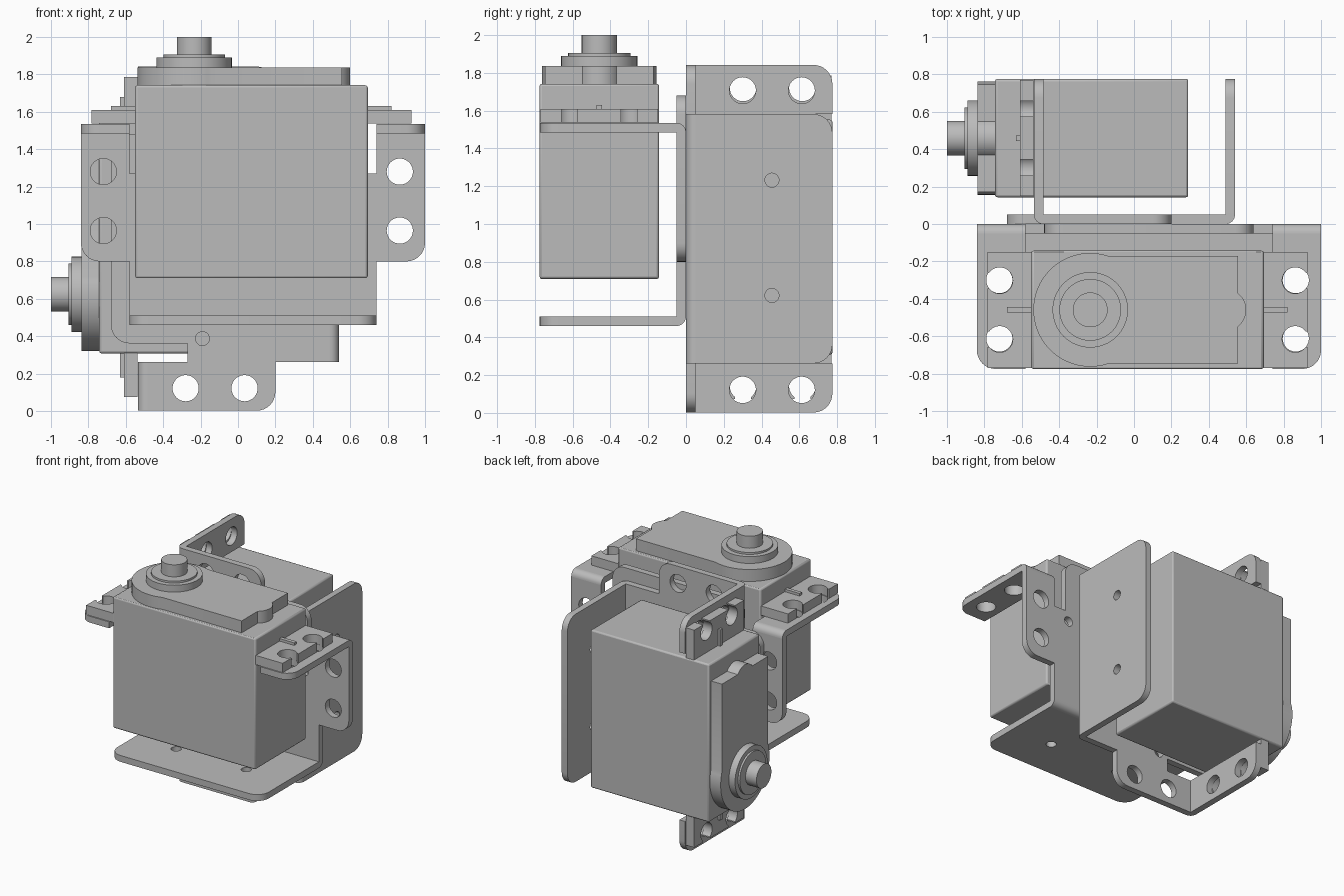
import bpy, bmesh, math
from mathutils import Matrix, Vector

cube = bpy.data.objects.get("Cube")
if cube:
    bpy.data.objects.remove(cube, do_unlink=True)

grey = bpy.data.materials.new("plain grey")
grey.use_nodes = True
grey.diffuse_color = (0.5, 0.5, 0.5, 1)
grey.node_tree.nodes["Principled BSDF"].inputs["Base Color"].default_value = (0.5, 0.5, 0.5, 1)


def arc(cx, cy, r, start, end, steps=32):
    return [(cx + r * math.cos(math.radians(start + (end - start) * i / steps)),
             cy + r * math.sin(math.radians(start + (end - start) * i / steps)))
            for i in range(steps + 1)]


def circle(cx, cy, r):
    return arc(cx, cy, r, 0, 360, 40)[:-1]


def rounded(corners):
    """Outline from (x, y) or (x, y, radius) right-angled corners."""
    out = []
    for i, c in enumerate(corners):
        p = Vector(c[:2])
        if len(c) == 2:
            out.append(tuple(p))
            continue
        a = (Vector(corners[i - 1][:2]) - p).normalized() * c[2]
        b = (Vector(corners[(i + 1) % len(corners)][:2]) - p).normalized() * c[2]
        for k in range(9):
            t = math.radians(k * 90 / 8)
            out.append(tuple(p + a * (1 - math.sin(t)) + b * (1 - math.cos(t))))
    return out


def rect(x0, x1, y0, y1, r=0):
    cs = [(x0, y0), (x1, y0), (x1, y1), (x0, y1)]
    return rounded([c + (r,) for c in cs]) if r else cs


# Axis maps: outline (a, b) and height h placed in the model
ALONG = {"z": Matrix.Identity(4),
         "y": Matrix(((1, 0, 0, 0), (0, 0, 1, 0), (0, 1, 0, 0), (0, 0, 0, 1))),
         "x": Matrix(((0, 0, 1, 0), (1, 0, 0, 0), (0, 1, 0, 0), (0, 0, 0, 1)))}


def slab(name, loops, lo, hi, axis="z", frame=Matrix.Identity(4), bevel=0):
    """Extrude a filled outline with holes between two heights."""
    cu = bpy.data.curves.new(name, "CURVE")
    cu.dimensions, cu.fill_mode, cu.extrude = "2D", "BOTH", (hi - lo) / 2
    for loop in loops:
        sp = cu.splines.new("POLY")
        sp.points.add(len(loop) - 1)
        for pt, (a, b) in zip(sp.points, loop):
            pt.co = (a, b, 0, 1)
        sp.use_cyclic_u = True
    tmp = bpy.data.objects.new(name + "_outline", cu)
    bpy.context.collection.objects.link(tmp)
    bpy.context.view_layer.update()
    dg = bpy.context.evaluated_depsgraph_get()
    me = bpy.data.meshes.new_from_object(tmp.evaluated_get(dg))
    bpy.data.objects.remove(tmp, do_unlink=True)
    me.transform(frame @ ALONG[axis] @ Matrix.Translation((0, 0, (lo + hi) / 2)))
    bm = bmesh.new()
    bm.from_mesh(me)
    bmesh.ops.remove_doubles(bm, verts=bm.verts, dist=0.0002)
    bmesh.ops.recalc_face_normals(bm, faces=bm.faces)
    bm.to_mesh(me)
    bm.free()
    me.materials.clear()
    me.materials.append(grey)
    ob = bpy.data.objects.new(name, me)
    bpy.context.collection.objects.link(ob)
    if bevel:
        m = ob.modifiers.new("soft_edges", "BEVEL")
        m.width, m.segments, m.limit_method = bevel, 2, "ANGLE"
    bpy.ops.object.select_all(action="DESELECT")
    ob.select_set(True)
    bpy.context.view_layer.objects.active = ob
    bpy.ops.object.shade_smooth_by_angle(angle=math.radians(30))
    return ob


T = 0.05           # sheet thickness
DEPTH = 0.775      # reach of the folded flanges
MID_Y = -0.459     # servo centre line


def bracket(side, frame):
    # Back plate with two ears, a central tongue and slots between them
    outline = rounded([
        (-0.84, 1.485), (-0.84, 0.8, 0.1), (-0.58, 0.8), (-0.58, 0.51),
        (0.74, 0.51), (0.74, 0.8), (1, 0.8, 0.1), (1, 1.485), (0.74, 1.485),
        (0.74, 1.27), (0.64, 1.27), (0.64, 1.68, 0.1), (-0.48, 1.68, 0.1),
        (-0.48, 1.27), (-0.58, 1.27), (-0.58, 1.485)])
    holes = [circle(x, z, 0.07) for x in (-0.72, 0.865) for z in (0.965, 1.28)]
    holes += [circle(x, 1.19, 0.037) for x in (-0.455, 0.61)]
    slab(side + "_bracket_back_plate", [outline] + holes, -T, 0, "y", frame)

    # Folded ear tabs that carry the servo
    for label, inner, outer, hx in (("right", -0.58, -0.84, -0.72), ("left", 0.74, 1, 0.865)):
        tab = rounded([(inner, -T), (inner, -DEPTH), (outer, -DEPTH, 0.1), (outer, -T)])
        slab(f"{side}_bracket_{label}_tab",
             [tab] + [circle(hx, y, 0.07) for y in (-0.3, -0.612)], 1.485, 1.535, "z", frame)
        slab(f"{side}_bracket_{label}_bend", [[(-T, 1.485)] + arc(-T, 1.485, T, 0, 90, 8)],
             min(inner, outer), max(inner, outer), "x", frame)

    # Folded bottom flange
    foot = rounded([(-0.58, -T), (-0.58, -DEPTH, 0.1), (0.74, -DEPTH, 0.1), (0.74, -T)])
    slab(side + "_bracket_foot",
         [foot] + [circle(x, -0.455, 0.037) for x in (-0.22, 0.39)], 0.46, 0.51, "z", frame)
    slab(side + "_bracket_foot_bend", [[(-T, 0.51)] + arc(-T, 0.51, T, -90, 0, 8)],
         -0.58, 0.74, "x", frame)


def servo(side, frame):
    mid, sx = 0.072, -0.234
    slab(side + "_servo_body", [rect(-0.55, 0.694, MID_Y - 0.316, MID_Y + 0.316)],
         0.71, 1.742, "z", frame, 0.012)

    # Mounting lugs with open-ended screw holes and a stiffening rib
    for label, s in (("right", -1), ("left", 1)):
        edge, hole, inner = mid + s * 0.856, mid + s * 0.79, mid + s * 0.6
        lug = [(inner, MID_Y - 0.31), (edge, MID_Y - 0.31)]
        for cy in (MID_Y - 0.157, MID_Y + 0.157):
            lug.append((edge, cy - 0.042))
            lug += [(hole + s * (x - hole), y) for x, y in arc(hole, cy, 0.07, -37, -323)]
            lug.append((edge, cy + 0.042))
        lug += [(edge, MID_Y + 0.31), (inner, MID_Y + 0.31)]
        slab(f"{side}_servo_{label}_lug", [lug], 1.537, 1.61, "z", frame)
        ends = sorted((inner, mid + s * 0.75))
        slab(f"{side}_servo_{label}_rib", [rect(*ends, MID_Y - 0.015, MID_Y + 0.015)],
             1.6, 1.63, "z", frame)

    # Gear cover: round around the shaft, straight sides, small end bump
    h = 0.288
    cover = arc(sx, MID_Y, 0.304, 71, 289, 40)
    cover += [(0.555, MID_Y - h), (0.555, MID_Y - 0.09)]
    cover += arc(0.488, MID_Y, 0.112, -50, 50, 12)
    cover += [(0.555, MID_Y + 0.09), (0.555, MID_Y + h)]
    slab(side + "_servo_gear_cover", [cover], 1.735, 1.836, "z", frame)

    # Stepped collar and output shaft
    for part, r, lo, hi in (("collar", 0.202, 1.83, 1.89), ("collar_step", 0.165, 1.88, 1.905),
                            ("shaft", 0.093, 1.9, 2.0)):
        slab(f"{side}_servo_{part}", [circle(sx, MID_Y, r)], lo, hi, "z", frame)


def turned(lift):
    """Second assembly: laid on its side, back to back with the first."""
    return Matrix(((0, 0, -1, 1), (0, -1, 0, 0), (1, 0, 0, lift), (0, 0, 0, 1)))


bracket("front", Matrix.Identity(4))
servo("front", Matrix.Identity(4))
bracket("rear", turned(0.842))
servo("rear", turned(0.858))
